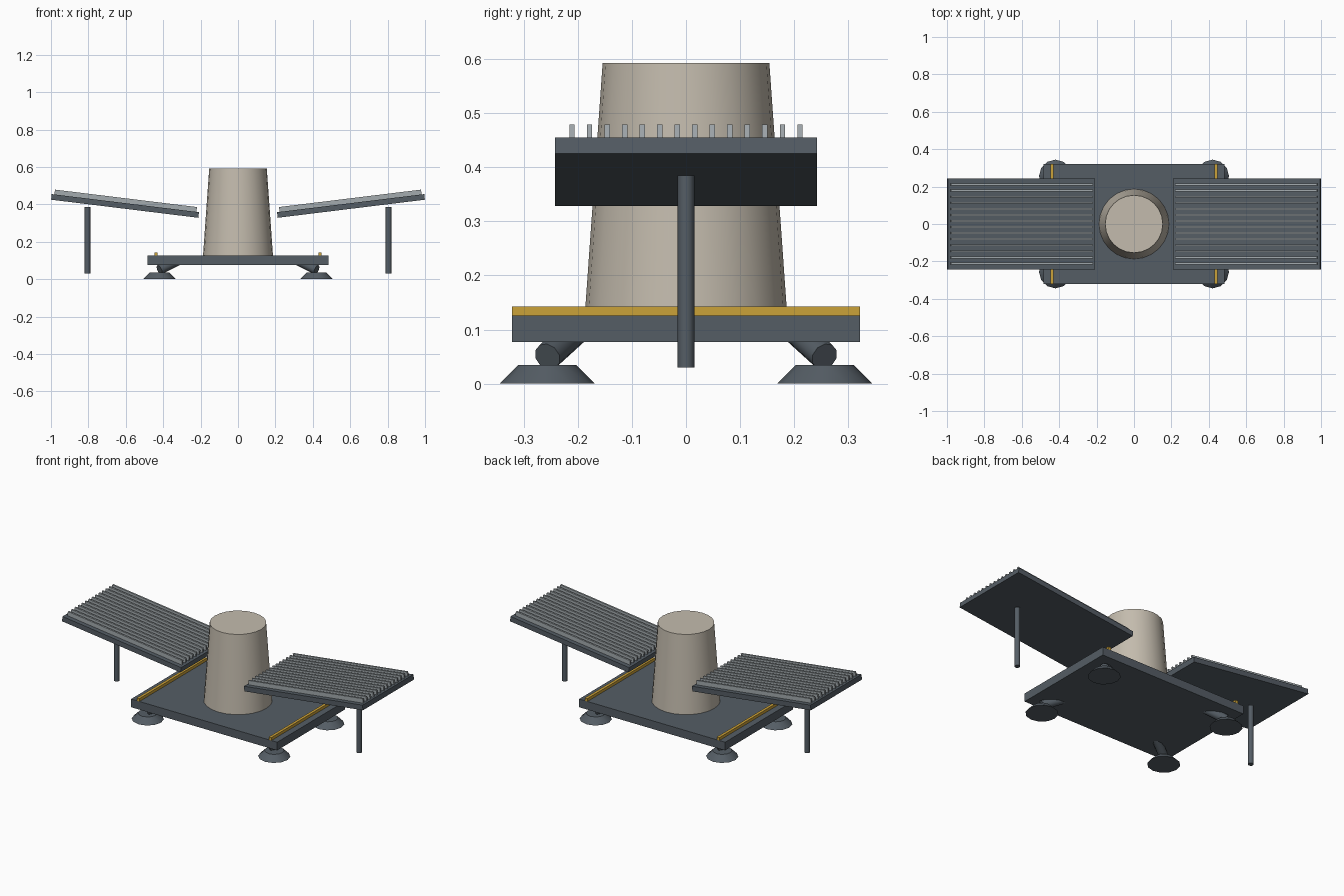
import bpy
import math
from mathutils import Vector, Matrix

cube = bpy.data.objects.get("Cube")
if cube:
    bpy.data.objects.remove(cube, do_unlink=True)


def material(name, rgb):
    m = bpy.data.materials.new(name)
    m.use_nodes = True
    m.diffuse_color = (*rgb, 1)
    m.node_tree.nodes["Principled BSDF"].inputs["Base Color"].default_value = (*rgb, 1)
    return m


slate = material("slate grey", (0.09, 0.11, 0.13))
stone = material("warm stone", (0.55, 0.50, 0.42))
amber = material("amber", (0.60, 0.36, 0.04))
silver = material("light grey", (0.37, 0.41, 0.43))


def box(name, size, mat, matrix):
    bpy.ops.mesh.primitive_cube_add(size=1)
    ob = bpy.context.object
    ob.name = name
    ob.data.transform(matrix @ Matrix.Diagonal((*size, 1)))
    ob.data.materials.append(mat)
    return ob


def tapered(name, start, end, r1, r2, sides, mat):
    """Smooth-sided cylinder or cone running from start to end."""
    start, end = Vector(start), Vector(end)
    axis = end - start
    bpy.ops.mesh.primitive_cone_add(vertices=sides, radius1=r1, radius2=r2, depth=axis.length)
    ob = bpy.context.object
    ob.name = name
    turn = Vector((0, 0, 1)).rotation_difference(axis).to_matrix().to_4x4()
    ob.data.transform(Matrix.Translation((start + end) / 2) @ turn)
    ob.data.materials.append(mat)
    bpy.ops.object.shade_smooth_by_angle(angle=math.radians(40))
    return ob


# Base deck and central tower
box("base_deck", (0.97, 0.643, 0.049), slate, Matrix.Translation((0, 0, 0.1015)))
tapered("tower", (0, 0, 0.126), (0, 0, 0.592), 0.187, 0.154, 24, stone)

for side, sx in (("left", 1), ("right", -1)):
    # Amber strip along the deck edge
    box(side + "_strip", (0.017, 0.643, 0.017), amber,
        Matrix.Translation((sx * 0.438, 0, 0.1345)))

    # Tilted wing panel with lengthwise ribs
    tilt = (Matrix.Translation((sx * 0.604, 0, 0.3915))
            @ Matrix.Rotation(-sx * math.radians(7), 4, 'Y'))
    box(side + "_panel", (0.793, 0.484, 0.03), slate, tilt)
    for i in range(14):
        y = (i - 6.5) * 0.0324
        box(f"{side}_rib_{i + 1}", (0.765, 0.010, 0.026), silver,
            tilt @ Matrix.Translation((0, y, 0.028)))

    # Support post below the panel
    tapered(side + "_post", (sx * 0.805, 0, 0.03), (sx * 0.805, 0, 0.385),
            0.0155, 0.0155, 12, slate)

    # Splayed legs standing on flared feet
    for end, sy in (("front", -1), ("back", 1)):
        x, y = sx * 0.42, sy * 0.256
        tapered(f"{end}_{side}_foot", (x, y, 0), (x, y, 0.035), 0.088, 0.053, 12, slate)
        tapered(f"{end}_{side}_leg", (x, y, 0.05), (sx * 0.32, sy * 0.201, 0.10),
                0.026, 0.026, 10, slate)
